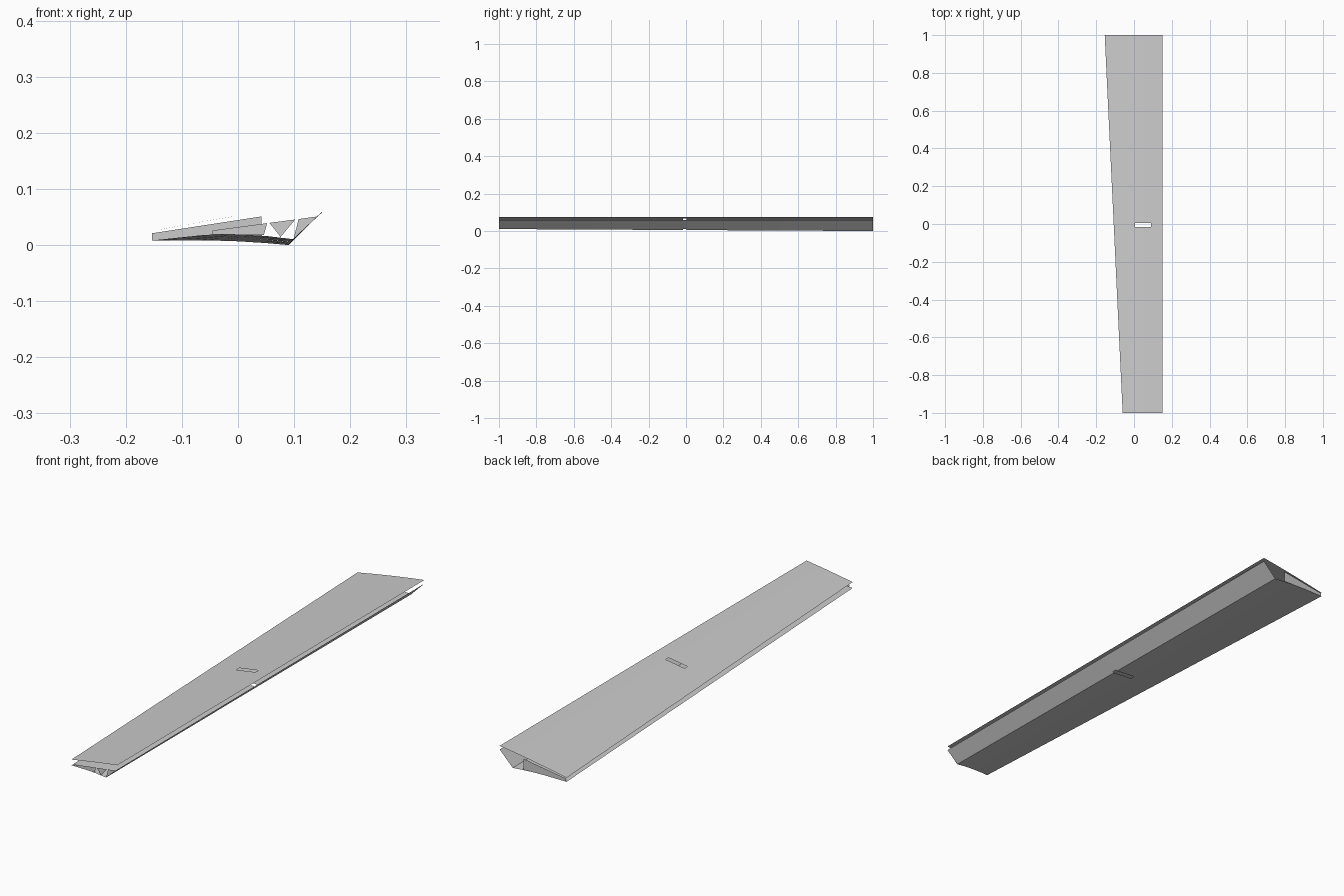
import bpy

if "Cube" in bpy.data.objects:
    bpy.data.objects.remove(bpy.data.objects["Cube"])

grey = bpy.data.materials.new("plain_grey")
grey.diffuse_color = (0.6, 0.6, 0.6, 1)
grey.use_nodes = True
grey.node_tree.nodes["Principled BSDF"].inputs["Base Color"].default_value = grey.diffuse_color

ROWS = (-1.0, -0.5, -0.015, 0.004, 0.5, 1.0)   # stations along the span
SLOT_ROW = 2


def make(name, verts, faces):
    mesh = bpy.data.meshes.new(name)
    mesh.from_pydata(verts, [], faces)
    mesh.materials.append(grey)
    obj = bpy.data.objects.new(name, mesh)
    bpy.context.collection.objects.link(obj)
    return obj


def loft(name, section, slot_cols):
    """Skin the sections along y, leaving out the slot cells."""
    rows = [section((y + 1) / 2) for y in ROWS]
    n = len(rows[0])
    verts = [(x, y, z) for y, row in zip(ROWS, rows) for x, z in row]
    faces = [(r * n + c, r * n + c + 1, (r + 1) * n + c + 1, (r + 1) * n + c)
             for r in range(len(ROWS) - 1) for c in range(n - 1)
             if not (r == SLOT_ROW and c in slot_cols)]
    return make(name, verts, faces)


def mix(a, b, t):
    return a + (b - a) * t


def lead(t):
    return mix(-0.06, -0.155, t)


# gently cambered upper skin
def top_z(x):
    return 0.0525 + 0.165 * x - 0.1 * x * x


def top_section(t):
    xs = (lead(t), lead(t) * 0.5, 0.004, 0.05, 0.09, 0.15)
    return [(x, top_z(x)) for x in xs]


# lower skin: shallow floor, then a steep flap up to the trailing lip
def bottom_section(t):
    kx, kz = mix(0.098, 0.090, t), mix(0.0105, 0.0, t)
    lx, lz = 0.15, mix(0.058, 0.06, t)
    a = lead(t)
    lz0 = mix(0.018, 0.008, t)

    def floor(x):
        s = (x - a) / (kx - a)
        return x, mix(lz0, kz, s) + 0.016 * s * (1 - s)
    return [(a, lz0), floor(a * 0.6), floor(a * 0.2), floor(0.004), floor(0.05),
            (kx, kz), (mix(kx, lx, 0.08), mix(kz, lz, 0.08)), (lx, lz)]


loft("upper_skin", top_section, (2, 3))
loft("lower_skin", bottom_section, (3, 4, 5))


# thin end ribs standing on the floor
def rib(name, y, polys):
    verts, faces = [], []
    for p in polys:
        faces.append(tuple(range(len(verts), len(verts) + len(p))))
        verts += [(x, y, z) for x, z in p]
    make(name, verts, faces)


rib("narrow_end_rib", -1.0, [
    [(-0.045, 0.019), (0.046, 0.0175), (0.052, 0.039), (-0.045, 0.026)],
    [(0.076, 0.0145), (0.102, 0.0455), (0.056, 0.0395)],
    [(0.099, 0.011), (0.142, 0.051), (0.108, 0.0463)],
])
rib("wide_end_rib", 1.0, [
    [(-0.153, 0.008), (-0.06, 0.0085), (0.042, 0.0055), (0.042, 0.051), (-0.153, 0.021)],
])
